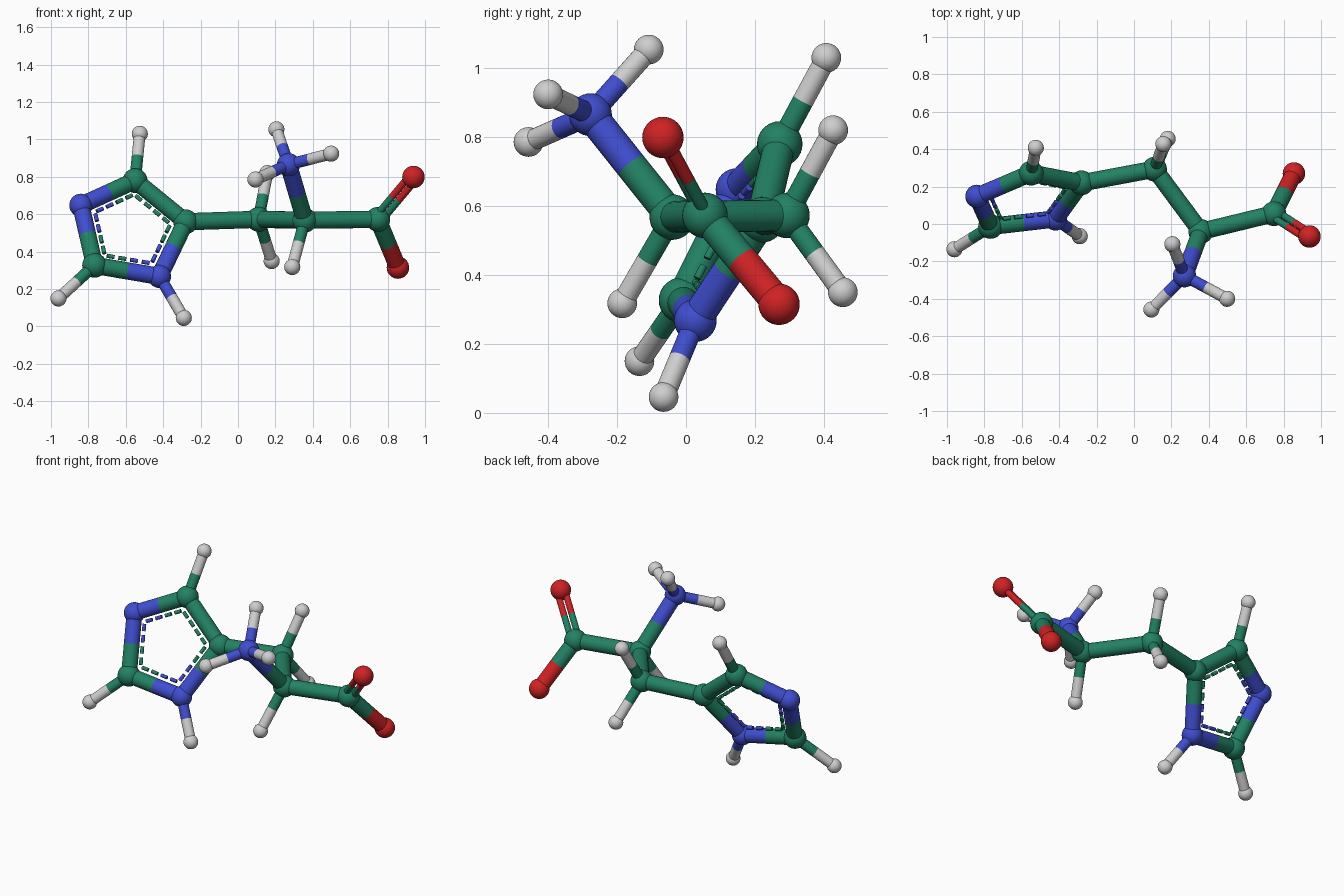
import bpy
from mathutils import Vector

cube = bpy.data.objects.get("Cube")
if cube:
    bpy.data.objects.remove(cube, do_unlink=True)


def material(name, rgb):
    m = bpy.data.materials.new(name)
    m.use_nodes = True
    m.diffuse_color = (*rgb, 1)
    m.node_tree.nodes["Principled BSDF"].inputs["Base Color"].default_value = (*rgb, 1)
    return m


# Element: colour and ball radius
MATS = {
    "carbon": material("green", (0.016, 0.22, 0.125)),
    "nitrogen": material("blue", (0.05, 0.075, 0.62)),
    "oxygen": material("red", (0.62, 0.016, 0.018)),
    "hydrogen": material("light grey", (0.62, 0.62, 0.62)),
}
RADII = {"carbon": 0.066, "nitrogen": 0.062, "oxygen": 0.06, "hydrogen": 0.043}
THICK, THIN, TWIN, DASH = 0.046, 0.031, 0.019, 0.011

# Atom name: element and centre
ATOMS = {
    "ring_joint": ("carbon", (-0.28, 0.22, 0.56)),
    "ring_top": ("carbon", (-0.55, 0.272, 0.78)),
    "ring_left": ("nitrogen", (-0.84, 0.148, 0.648)),
    "ring_low": ("carbon", (-0.767, -0.013, 0.327)),
    "ring_bottom": ("nitrogen", (-0.42, 0.027, 0.268)),
    "ring_top_tip": ("hydrogen", (-0.525, 0.407, 1.03)),
    "ring_low_tip": ("hydrogen", (-0.96, -0.135, 0.15)),
    "ring_bottom_tip": ("hydrogen", (-0.29, -0.065, 0.046)),
    "chain_middle": ("carbon", (0.11, 0.293, 0.573)),
    "middle_upper_tip": ("hydrogen", (0.157, 0.427, 0.82)),
    "middle_lower_tip": ("hydrogen", (0.18, 0.455, 0.35)),
    "chain_branch": ("carbon", (0.357, -0.04, 0.568)),
    "branch_tip": ("hydrogen", (0.29, -0.185, 0.318)),
    "amine": ("nitrogen", (0.27, -0.277, 0.865)),
    "amine_upper_tip": ("hydrogen", (0.205, -0.108, 1.054)),
    "amine_left_tip": ("hydrogen", (0.498, -0.4, 0.924)),
    "amine_right_tip": ("hydrogen", (0.093, -0.457, 0.786)),
    "chain_end": ("carbon", (0.748, 0.055, 0.573)),
    "upper_end": ("oxygen", (0.938, -0.067, 0.799)),
    "lower_end": ("oxygen", (0.855, 0.27, 0.315)),
}
RING = ["ring_joint", "ring_top", "ring_left", "ring_low", "ring_bottom"]
BONDS = list(zip(RING, RING[1:] + RING[:1])) + [
    ("ring_joint", "chain_middle"), ("chain_middle", "chain_branch"),
    ("chain_branch", "amine"), ("chain_branch", "chain_end"),
    ("chain_end", "lower_end"),
    ("ring_top", "ring_top_tip"), ("ring_low", "ring_low_tip"),
    ("ring_bottom", "ring_bottom_tip"), ("chain_branch", "branch_tip"),
    ("chain_middle", "middle_upper_tip"), ("chain_middle", "middle_lower_tip"),
    ("amine", "amine_upper_tip"), ("amine", "amine_left_tip"),
    ("amine", "amine_right_tip"),
]


def element(name):
    return ATOMS[name][0]


def centre(name):
    return Vector(ATOMS[name][1])


def finish(name, kind):
    ob = bpy.context.object
    ob.name = name
    ob.data.materials.append(MATS[kind])
    bpy.ops.object.shade_smooth_by_angle()


def rod(name, a, b, radius, kind):
    d = b - a
    bpy.ops.mesh.primitive_cylinder_add(
        vertices=24, radius=radius, depth=d.length, location=(a + b) / 2,
        rotation=d.to_track_quat("Z", "Y").to_euler())
    finish(name, kind)


def split_rod(a, b, radius, shift=Vector()):
    """Rod in two halves, each in the colour of its nearer ball."""
    p, q = centre(a) + shift, centre(b) + shift
    mid = (p + q) / 2
    rod(f"{a}_rod", p, mid, radius, element(a))
    rod(f"{b}_rod", mid, q, radius, element(b))


# Balls
for name, (kind, pos) in ATOMS.items():
    bpy.ops.mesh.primitive_uv_sphere_add(
        segments=32, ring_count=16, radius=RADII[kind], location=pos)
    finish(f"{name}_ball", kind)

# Single rods
for a, b in BONDS:
    split_rod(a, b, THIN if element(b) == "hydrogen" else THICK)

# Twin rods side by side in the plane of the end group
along = (centre("upper_end") - centre("chain_end")).normalized()
normal = (centre("chain_end") - centre("chain_branch")).cross(along)
side = normal.cross(along).normalized()
for s in (-1, 1):
    split_rod("chain_end", "upper_end", TWIN, side * s * 0.023)

# Dashed inner ring, four dashes along each side
middle = sum((centre(n) for n in RING), Vector()) / len(RING)
for a, b in zip(RING, RING[1:] + RING[:1]):
    p, q = (middle.lerp(centre(n), 0.72) for n in (a, b))
    for i in range(4):
        rod(f"{a}_dash", p.lerp(q, (i + 0.18) / 4), p.lerp(q, (i + 0.82) / 4),
            DASH, element(a if i < 2 else b))
